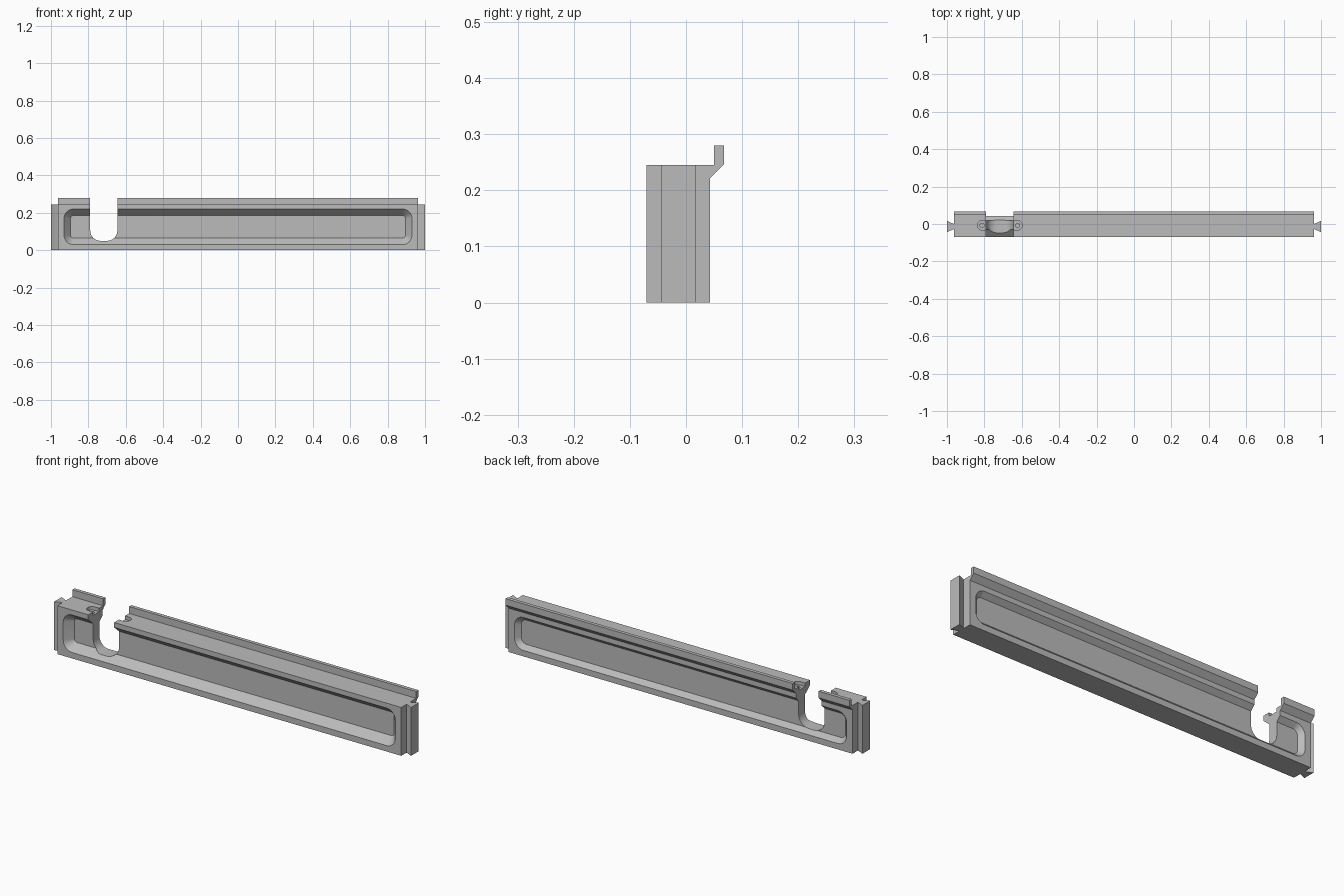
import bpy, bmesh, math
from mathutils import Vector

cube = bpy.data.objects.get("Cube")
if cube:
    bpy.data.objects.remove(cube, do_unlink=True)

grey = bpy.data.materials.new("plain grey")
grey.use_nodes = True
grey.diffuse_color = (0.5, 0.5, 0.5, 1)
grey.node_tree.nodes["Principled BSDF"].inputs["Base Color"].default_value = (0.5, 0.5, 0.5, 1)

BOTTOM, TOP, FRONT, BACK = 0.0, 0.245, -0.07, 0.043
END = 0.963                      # half length of the beam without end keys
NOTCH_L, NOTCH_R = -0.79, -0.645


def loft(name, rings):
    """Closed solid through a list of matching point rings."""
    bm = bmesh.new()
    loops = [[bm.verts.new(p) for p in ring] for ring in rings]
    n = len(loops[0])
    for a, b in zip(loops, loops[1:]):
        for i in range(n):
            j = (i + 1) % n
            bm.faces.new((a[i], a[j], b[j], b[i]))
    bm.faces.new(loops[0])
    bm.faces.new(loops[-1])
    bmesh.ops.recalc_face_normals(bm, faces=bm.faces)
    mesh = bpy.data.meshes.new(name)
    bm.to_mesh(mesh)
    bm.free()
    mesh.materials.append(grey)
    obj = bpy.data.objects.new(name, mesh)
    bpy.context.collection.objects.link(obj)
    return obj


def prism(name, outline, axis, lo, hi):
    """Extrude a 2D outline along one axis."""
    def place(p, t):
        c = list(p)
        c.insert(axis, t)
        return Vector(c)
    return loft(name, [[place(p, t) for p in outline] for t in (lo, hi)])


def arc(cx, cy, r, start, stop, steps=8):
    angles = [math.radians(start + (stop - start) * i / steps) for i in range(steps + 1)]
    return [(cx + r * math.cos(a), cy + r * math.sin(a)) for a in angles]


def rounded_rect(x0, x1, z0, z1, r):
    return (arc(x1 - r, z1 - r, r, 0, 90) + arc(x0 + r, z1 - r, r, 90, 180)
            + arc(x0 + r, z0 + r, r, 180, 270) + arc(x1 - r, z0 + r, r, 270, 360))


def recess_cutter(name, z0, z1, outside, face, floor, inset):
    """Sunken panel with sloping walls and rounded corners."""
    rings = []
    for y, d in ((outside, 0), (face, 0), (floor, inset)):
        outline = rounded_rect(-0.93 + d, 0.93 - d, z0 + d, z1 - d, 0.05 - d)
        rings.append([Vector((x, y, z)) for x, z in outline])
    return loft(name, rings)


# Beam with the raised rear lip
profile = [(FRONT, BOTTOM), (BACK, BOTTOM), (BACK, 0.222), (0.068, 0.247),
           (0.068, 0.28), (0.05, 0.28), (0.05, TOP), (FRONT, TOP)]
beam = prism("beam", profile, 0, -END, END)

# Panels on both faces
cutters = [
    recess_cutter("front_panel_cutter", 0.03, 0.22, -0.09, FRONT, -0.03, 0.035),
    recess_cutter("back_panel_cutter", 0.03, 0.197, 0.06, BACK, 0.02, 0.022),
]

# U-shaped notch through the beam
r = 0.055
notch = ([(NOTCH_R, 0.4), (NOTCH_L, 0.4)]
         + arc(NOTCH_L + r, 0.05 + r, r, 180, 270) + arc(NOTCH_R - r, 0.05 + r, r, 270, 360))
cutters.append(prism("notch_cutter", notch, 1, -0.2, 0.2))

# Screw pockets open to the notch, each with a small hole
middle = (NOTCH_L + NOTCH_R) / 2
py = -0.007
for side in (-1, 1):
    px = middle + side * 0.095
    pocket = [(middle + side * (middle + 0.095 * side - px + 0.04), py - 0.025),
              (middle + side * 0.04, py + 0.025)]
    pocket += [(px + side * (x - px), y) for x, y in arc(px, py, 0.025, 90, -90, 12)]
    cutters.append(prism("pocket_cutter", pocket, 2, 0.227, 0.3))
    cutters.append(prism("screw_hole_cutter", arc(px, py, 0.011, 0, 337.5, 15), 2, 0.16, 0.3))

for cutter in cutters:
    cutter.hide_render = True
    mod = beam.modifiers.new(cutter.name, 'BOOLEAN')
    mod.operation = 'DIFFERENCE'
    mod.solver = 'EXACT'
    mod.object = cutter

# Bake the cuts and drop the cutters
bpy.context.view_layer.update()
graph = bpy.context.evaluated_depsgraph_get()
baked = bpy.data.meshes.new_from_object(beam.evaluated_get(graph))
beam.modifiers.clear()
beam.data = baked
for cutter in cutters:
    bpy.data.objects.remove(cutter, do_unlink=True)

# Dovetail keys on both ends
yc = (FRONT + BACK) / 2
for side, label in ((1, "left"), (-1, "right")):
    key = [(side * END, yc - 0.014), (side * 0.982, yc - 0.022), (side, yc - 0.031),
           (side, yc + 0.031), (side * 0.982, yc + 0.022), (side * END, yc + 0.014)]
    prism(label + "_dovetail_key", key, 2, BOTTOM, TOP)

# Smooth only the rounded corners
bpy.ops.object.select_all(action='DESELECT')
beam.select_set(True)
bpy.context.view_layer.objects.active = beam
bpy.ops.object.shade_smooth_by_angle(angle=math.radians(25))
